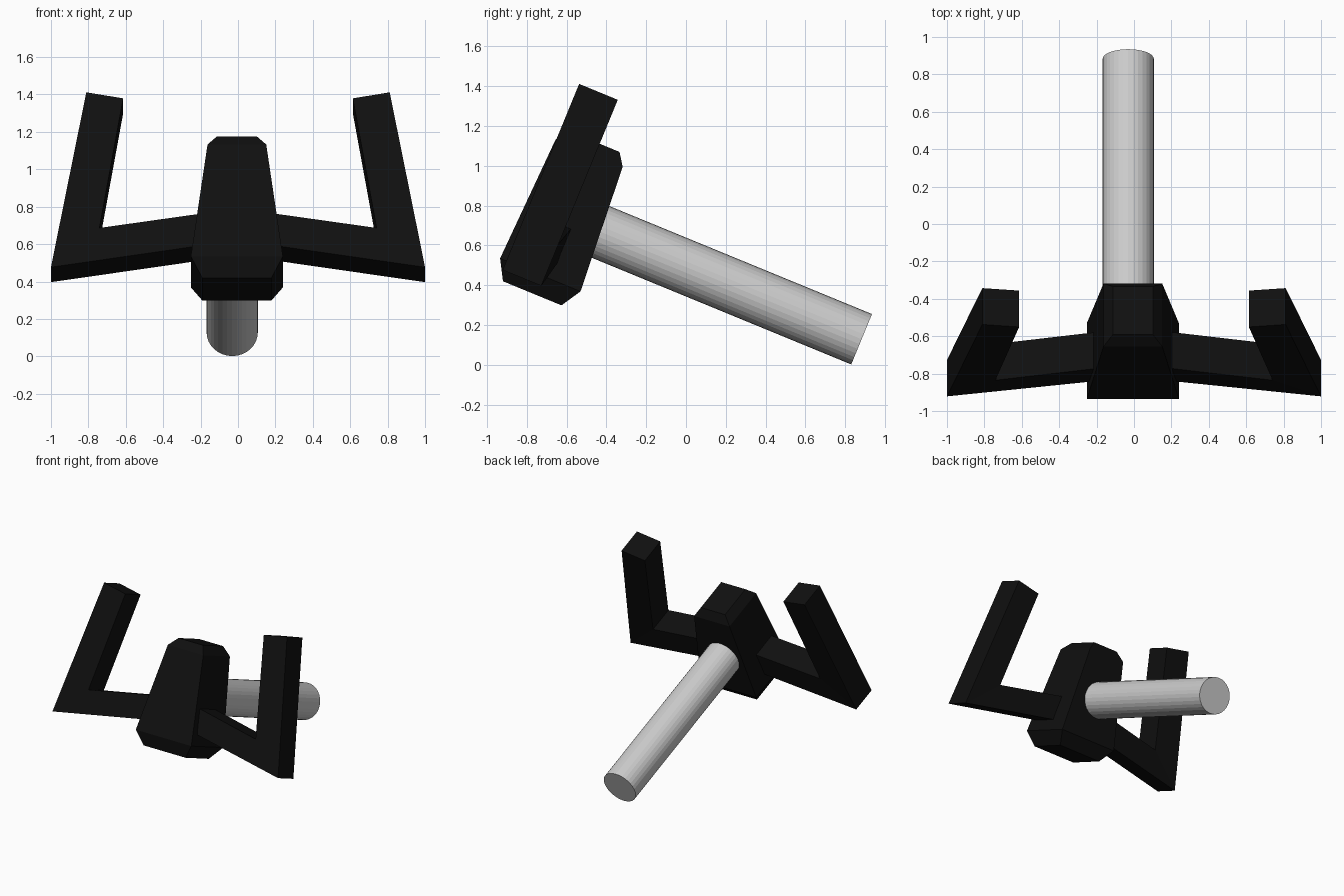
import bpy, bmesh, math
from mathutils import Matrix

if "Cube" in bpy.data.objects:
    bpy.data.objects.remove(bpy.data.objects["Cube"])

# Everything is built upright (y along the column, z up), then tilted back
TILT = Matrix.Translation((0, 0, -0.004)) @ Matrix.Rotation(math.radians(-22.35), 4, 'X')

black = bpy.data.materials.new("black")
black.diffuse_color = (0.005, 0.005, 0.005, 1)
black.use_nodes = True
black.node_tree.nodes["Principled BSDF"].inputs["Base Color"].default_value = black.diffuse_color


def finish(name, bm, mat=None):
    bmesh.ops.recalc_face_normals(bm, faces=bm.faces)
    me = bpy.data.meshes.new(name)
    bm.to_mesh(me)
    bm.free()
    ob = bpy.data.objects.new(name, me)
    bpy.context.collection.objects.link(ob)
    ob.matrix_world = TILT
    if mat:
        me.materials.append(mat)
    return ob


# Steering column: plain cylinder running back and down
bm = bmesh.new()
start, end = -0.75, 0.766
bmesh.ops.create_cone(
    bm, cap_ends=True, segments=32, radius1=0.137, radius2=0.137, depth=end - start,
    matrix=Matrix.Translation((-0.031, (start + end) / 2, 0.458)) @ Matrix.Rotation(math.pi / 2, 4, 'X'))
finish("steering_column", bm)

# Hub: tapered block with chamfered ends, lofted through rectangles
# (height, half width, front, back)
sections = [(0.042, 0.185, -1.012, -0.694), (0.143, 0.246, -1.069, -0.632),
            (0.802, 0.157, -1.038, -0.674), (0.866, 0.107, -0.995, -0.717)]
bm = bmesh.new()
cx = -0.006
rings = [[bm.verts.new(p) for p in ((cx - h, f, z), (cx + h, f, z), (cx + h, b, z), (cx - h, b, z))]
         for z, h, f, b in sections]
for lo, hi in zip(rings, rings[1:]):
    for i in range(4):
        j = (i + 1) % 4
        bm.faces.new((lo[i], lo[j], hi[j], hi[i]))
bm.faces.new(rings[0])
bm.faces.new(rings[-1])
finish("hub", bm, black)

# Yoke: one arm and upright grip, mirrored; arms sweep slightly back at the hub
# (x, sweep, height)
outline = [(0, 0.04, 0.266), (1.0, 0, 0.094), (0.811, 0, 1.105),
           (0.614, 0, 1.07), (0.741, 0, 0.321), (0, 0.04, 0.450)]
bm = bmesh.new()
front = [bm.verts.new((x, -1.035 + s, z)) for x, s, z in outline]
back = [bm.verts.new((x, -0.825 + s, z)) for x, s, z in outline]
for side in (front, back):
    bm.faces.new([side[i] for i in (0, 1, 4, 5)])
    bm.faces.new([side[i] for i in (1, 2, 3, 4)])
for i in range(5):
    bm.faces.new((front[i], front[i + 1], back[i + 1], back[i]))
yoke = finish("yoke_handles", bm, black)
mirror = yoke.modifiers.new("mirror", 'MIRROR')
mirror.use_clip = True
